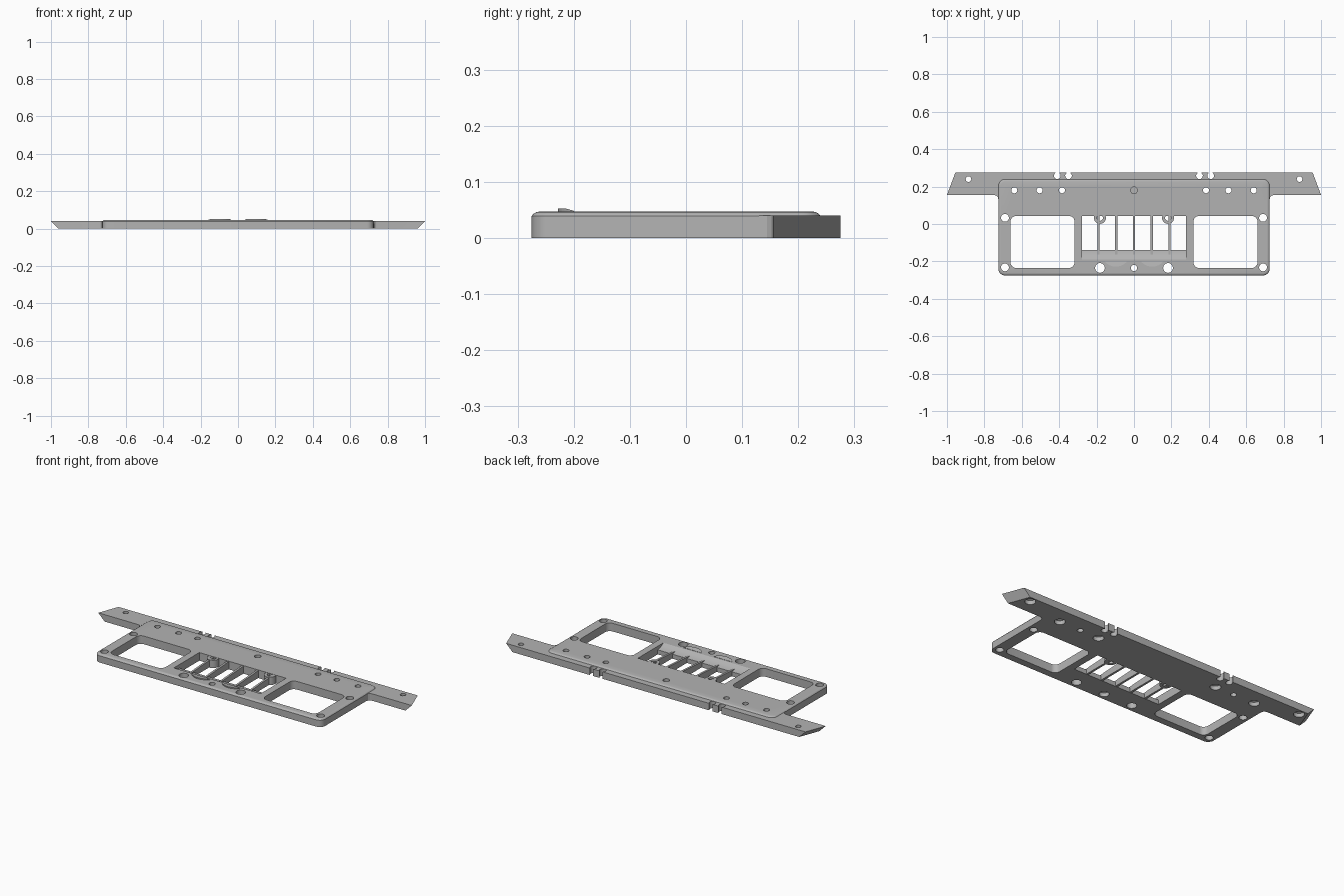
import bpy, bmesh, math
from math import cos, sin, pi

cube = bpy.data.objects.get("Cube")
if cube:
    bpy.data.objects.remove(cube, do_unlink=True)

BASE, TOP = 0.04, 0.047

grey = bpy.data.materials.new("plain grey")
grey.use_nodes = True
grey.diffuse_color = (0.45, 0.45, 0.45, 1)
grey.node_tree.nodes["Principled BSDF"].inputs["Base Color"].default_value = (0.45, 0.45, 0.45, 1)


def arc(x, y, r, a0=0.0, a1=2 * pi, n=24):
    """Points along an arc, closed circles omit the repeated end."""
    full = abs(a1 - a0 - 2 * pi) < 1e-6
    return [(x + r * cos(a0 + (a1 - a0) * i / n), y + r * sin(a0 + (a1 - a0) * i / n))
            for i in range(n if full else n + 1)]


def round_rect(x0, x1, y0, y1, r):
    pts = []
    for k, (x, y) in enumerate([(x1 - r, y1 - r), (x0 + r, y1 - r), (x0 + r, y0 + r), (x1 - r, y0 + r)]):
        pts += arc(x, y, r, k * pi / 2, (k + 1) * pi / 2, 6)
    return pts


def loft(bm, rings):
    """Closed solid through (outline, z) rings with equal point counts."""
    loops = [[bm.verts.new((x, y, z)) for x, y in pts] for pts, z in rings]
    n = len(loops[0])
    bm.faces.new(loops[0][::-1])
    bm.faces.new(loops[-1])
    for a, b in zip(loops, loops[1:]):
        for i in range(n):
            j = (i + 1) % n
            bm.faces.new((a[i], a[j], b[j], b[i]))


def prism_x(bm, profile, x0, x1):
    """Solid with a (y, z) profile running along x."""
    a, b = [[bm.verts.new((x, y, z)) for y, z in profile] for x in (x0, x1)]
    bm.faces.new(a[::-1])
    bm.faces.new(b)
    for i in range(len(a)):
        j = (i + 1) % len(a)
        bm.faces.new((a[i], a[j], b[j], b[i]))


def make(name, bm):
    bmesh.ops.recalc_face_normals(bm, faces=bm.faces)
    me = bpy.data.meshes.new(name)
    bm.to_mesh(me)
    bm.free()
    me.materials.append(grey)
    ob = bpy.data.objects.new(name, me)
    bpy.context.collection.objects.link(ob)
    return ob


def smooth(ob):
    bpy.ops.object.select_all(action='DESELECT')
    ob.select_set(True)
    bpy.context.view_layer.objects.active = ob
    bpy.ops.object.shade_smooth_by_angle(angle=math.radians(25))


def boolean(ob, other, op):
    bpy.ops.object.select_all(action='DESELECT')
    bpy.context.view_layer.objects.active = ob
    ob.select_set(True)
    mod = ob.modifiers.new(op.lower(), 'BOOLEAN')
    mod.operation, mod.solver, mod.object = op, 'EXACT', other
    bpy.ops.object.modifier_apply(modifier=mod.name)
    bpy.data.objects.remove(other, do_unlink=True)


# Main plate with a rounded-over top rim
bm = bmesh.new()
rim = [(0, 0), (0, 0.039), (0.003, 0.043), (0.008, 0.046), (0.013, TOP)]
loft(bm, [(round_rect(-0.725 + d, 0.725 - d, -0.275 + d, 0.24 - d, 0.035 - d), z) for d, z in rim])
plate = make("mounting_plate", bm)

# Rear crossbar, ends slanting in towards the bottom, filleted into the plate
def bar_outline(tip):
    half = [(0.70, 0.13), (0.725, 0.13), (0.728, 0.144), (0.736, 0.152), (0.75, 0.155),
            (tip, 0.155), (tip - 0.045, 0.275)]
    return half + [(-x, y) for x, y in reversed(half)]

bm = bmesh.new()
loft(bm, [(bar_outline(0.96), 0), (bar_outline(1.0), BASE)])
boolean(plate, make("rear_crossbar", bm), 'UNION')

# Cutters: windows, centre opening, holes and cable notches
bm = bmesh.new()


def hole(x, y, r, under=0):
    """Through hole, widened from below when under is given."""
    steps = [(under, -0.1), (under, 0.022), (r, 0.026), (r, 0.1)] if under else [(r, -0.1), (r, 0.1)]
    loft(bm, [(arc(x, y, q), z) for q, z in steps])


for s in (-1, 1):
    x0, x1 = sorted((s * 0.318, s * 0.66))
    loft(bm, [(round_rect(x0, x1, -0.235, 0.043, 0.03), z) for z in (-0.1, 0.1)])
    hole(s * 0.885, 0.24, 0.015, 0.028)
    for x, under in ((0.64, 0.028), (0.505, 0), (0.385, 0.028)):
        hole(s * x, 0.18, 0.016, under)
    for y in (0.033, -0.232):
        hole(s * 0.69, y, 0.021)
    hole(s * 0.182, -0.235, 0.026)
    for x in (0.35, 0.41):
        key = arc(s * x, 0.258, 0.018, pi * 0.7, pi * 2.3, 16)
        key += [(key[-1][0], 0.3), (key[0][0], 0.3)]
        loft(bm, [(key, -0.1), (key, 0.1)])
hole(0, -0.235, 0.017, 0.026)
loft(bm, [(arc(0, 0.18, 0.018), z) for z in (0.03, 0.1)])
ramp = [(0.043, -0.1), (0.043, 0.1), (-0.19, 0.1), (-0.19, TOP), (-0.175, 0.037),
        (-0.158, 0.03), (-0.138, 0.026), (-0.138, -0.1)]
prism_x(bm, ramp, -0.277, 0.277)
boolean(plate, make("cutters", bm), 'DIFFERENCE')
smooth(plate)

# Slats across the centre opening
bm = bmesh.new()
for x in (-0.19, -0.095, 0, 0.095, 0.19):
    prism_x(bm, [(0.05, 0.002), (0.05, 0.044), (0.03, 0.044), (-0.165, 0.032), (-0.165, 0.027),
                 (-0.145, 0.002)], x - 0.006, x + 0.006)
make("vent_slats", bm)

# Screw bosses at the rear edge of the opening
for s, side in ((-1, "right"), (1, "left")):
    bm = bmesh.new()
    rings = [[[bm.verts.new((x, y, z)) for x, y in arc(s * 0.182, 0.033, r)] for z in (0.001, TOP - 0.001)]
             for r in (0.016, 0.032)]
    (a, b), (c, d) = rings
    for lo, hi in ((a, b), (b, d), (d, c), (c, a)):
        for i in range(24):
            j = (i + 1) % 24
            bm.faces.new((lo[i], lo[j], hi[j], hi[i]))
    smooth(make(side + "_screw_boss", bm))

# Shallow finger lips on the front rail
for s, side in ((-1, "right"), (1, "left")):
    bm = bmesh.new()
    lip = arc(s * 0.097, -0.15, 0.078, pi * 1.22, pi * 1.78, 16)
    low = [bm.verts.new((x, y, 0.045)) for x, y in lip]
    high = [bm.verts.new((x, y, TOP + 0.006 * min(1, max(0, (-0.195 - y) / 0.02)))) for x, y in lip]
    bm.faces.new(low)
    bm.faces.new(high[::-1])
    for i in range(len(lip)):
        j = (i + 1) % len(lip)
        bm.faces.new((low[i], low[j], high[j], high[i]))
    make(side + "_finger_lip", bm)
